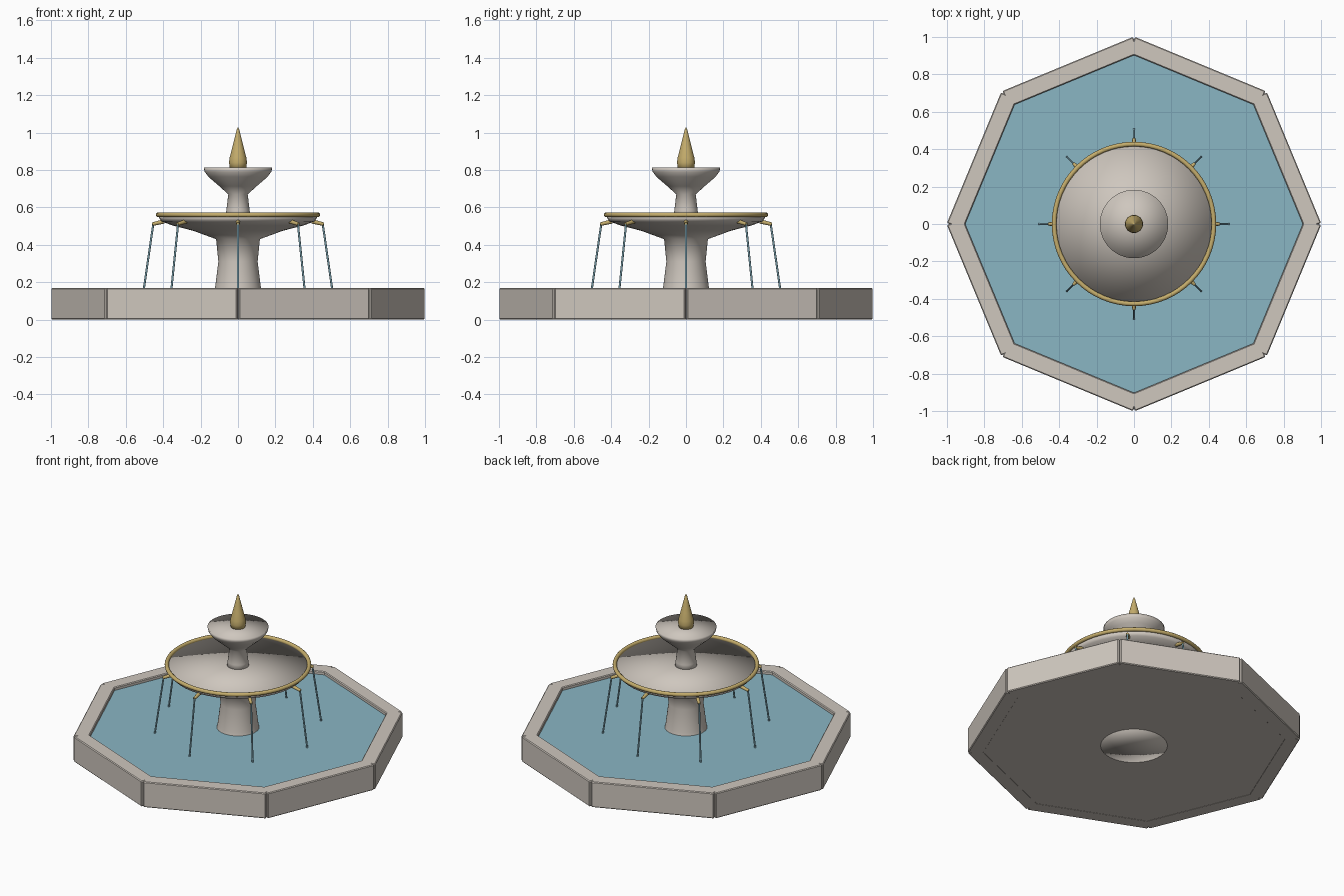
import bpy, bmesh, math
from mathutils import Vector, Matrix

if "Cube" in bpy.data.objects:
    bpy.data.objects.remove(bpy.data.objects["Cube"])


def material(name, rgb):
    m = bpy.data.materials.new(name)
    m.diffuse_color = (*rgb, 1)
    m.use_nodes = True
    m.node_tree.nodes["Principled BSDF"].inputs["Base Color"].default_value = m.diffuse_color
    return m


STONE = material("pale stone", (0.62, 0.57, 0.515))
WATER = material("pool water", (0.255, 0.465, 0.55))
GOLD = material("aged gold", (0.56, 0.42, 0.15))


def finish(bm, name, mat, smooth=False):
    bmesh.ops.recalc_face_normals(bm, faces=bm.faces)
    me = bpy.data.meshes.new(name)
    bm.to_mesh(me)
    bm.free()
    me.materials.append(mat)
    for p in me.polygons:
        p.use_smooth = smooth
    ob = bpy.data.objects.new(name, me)
    bpy.context.collection.objects.link(ob)
    return ob


def lathe(name, profile, mat, n=48):
    """Turn (radius, z) points about z; radius 0 closes to a single pole."""
    bm = bmesh.new()
    rings = []
    for r, z in profile:
        k = 1 if r == 0 else n
        rings.append([bm.verts.new((r * math.cos(math.tau * i / n),
                                    r * math.sin(math.tau * i / n), z)) for i in range(k)])
    for a, b in zip(rings, rings[1:]):
        for i in range(n):
            j = (i + 1) % n
            if len(a) == 1:
                bm.faces.new((a[0], b[j], b[i]))
            elif len(b) == 1:
                bm.faces.new((a[i], a[j], b[0]))
            else:
                bm.faces.new((a[i], a[j], b[j], b[i]))
    return finish(bm, name, mat, True)


def octagon(name, r, z0, z1, mat):
    bm = bmesh.new()
    bmesh.ops.create_cone(bm, cap_ends=True, segments=8, radius1=r, radius2=r, depth=z1 - z0,
                          matrix=Matrix.Translation((0, 0, (z0 + z1) / 2)))
    return finish(bm, name, mat)


def rod(name, p, q, r1, r2, mat, n=10):
    p, q = Vector(p), Vector(q)
    d = q - p
    rot = d.to_track_quat('Z', 'Y').to_matrix().to_4x4()
    bm = bmesh.new()
    bmesh.ops.create_cone(bm, cap_ends=True, segments=n, radius1=r1, radius2=r2, depth=d.length,
                          matrix=Matrix.Translation((p + q) / 2) @ rot)
    ob = finish(bm, name, mat)
    for f in ob.data.polygons:
        f.use_smooth = len(f.vertices) == 4
    return ob


# Basin floor and water
octagon("basin_floor", 0.95, 0.001, 0.03, STONE)
octagon("pool_water", 0.93, 0.03, 0.147, WATER)

# Eight wall blocks, leaving small notches at the corners
INNER, OUTER, LENGTH, HEIGHT = 0.834, 0.926, 0.754, 0.168
for k in range(8):
    bm = bmesh.new()
    bmesh.ops.create_cube(bm, size=1)
    bmesh.ops.scale(bm, vec=(OUTER - INNER, LENGTH, HEIGHT), verts=bm.verts)
    bmesh.ops.bevel(bm, geom=bm.edges[:], offset=0.005, segments=1, affect='EDGES')
    bmesh.ops.translate(bm, vec=((OUTER + INNER) / 2, 0, HEIGHT / 2), verts=bm.verts)
    bmesh.ops.rotate(bm, matrix=Matrix.Rotation(math.radians(22.5 + 45 * k), 3, 'Z'), verts=bm.verts)
    finish(bm, f"basin_wall_{k + 1}", STONE)

# Pedestal with lower bowl, flat on top
lathe("pedestal_and_lower_bowl", [
    (0, 0), (0.20, 0), (0.19, 0.04), (0.14, 0.09), (0.123, 0.165), (0.105, 0.31),
    (0.117, 0.43), (0.24, 0.475), (0.35, 0.503), (0.41, 0.525), (0.428, 0.555), (0, 0.558)], STONE)

# Upper stem and bowl
lathe("upper_stem_and_bowl", [
    (0, 0.54), (0.067, 0.54), (0.062, 0.585), (0.052, 0.67), (0.10, 0.713),
    (0.158, 0.763), (0.178, 0.79), (0.183, 0.812), (0, 0.812)], STONE)

# Finial
lathe("finial", [(0, 0.80), (0.042, 0.80), (0.048, 0.84), (0.045, 0.865), (0.033, 0.91),
                 (0.018, 0.97), (0.006, 1.018), (0, 1.03)], GOLD, 32)

# Gold rim of the lower bowl
ring = [(0.427 + 0.0125 * math.cos(math.tau * i / 12), 0.56 + 0.0125 * math.sin(math.tau * i / 12))
        for i in range(13)]
rim = lathe("bowl_rim", ring, GOLD, 64)
bm = bmesh.new()
bm.from_mesh(rim.data)
bmesh.ops.remove_doubles(bm, verts=bm.verts, dist=1e-5)
bm.to_mesh(rim.data)
bm.free()

# Eight spouts and falling jets
for k in range(8):
    c, s = math.cos(math.tau * k / 8), math.sin(math.tau * k / 8)
    at = lambda r, z: (r * c, r * s, z)
    rod(f"spout_{k + 1}", at(0.395, 0.525), at(0.458, 0.51), 0.012, 0.009, GOLD, 12)
    rod(f"jet_{k + 1}", at(0.453, 0.511), at(0.507, 0.14), 0.0055, 0.0055, WATER, 8)
